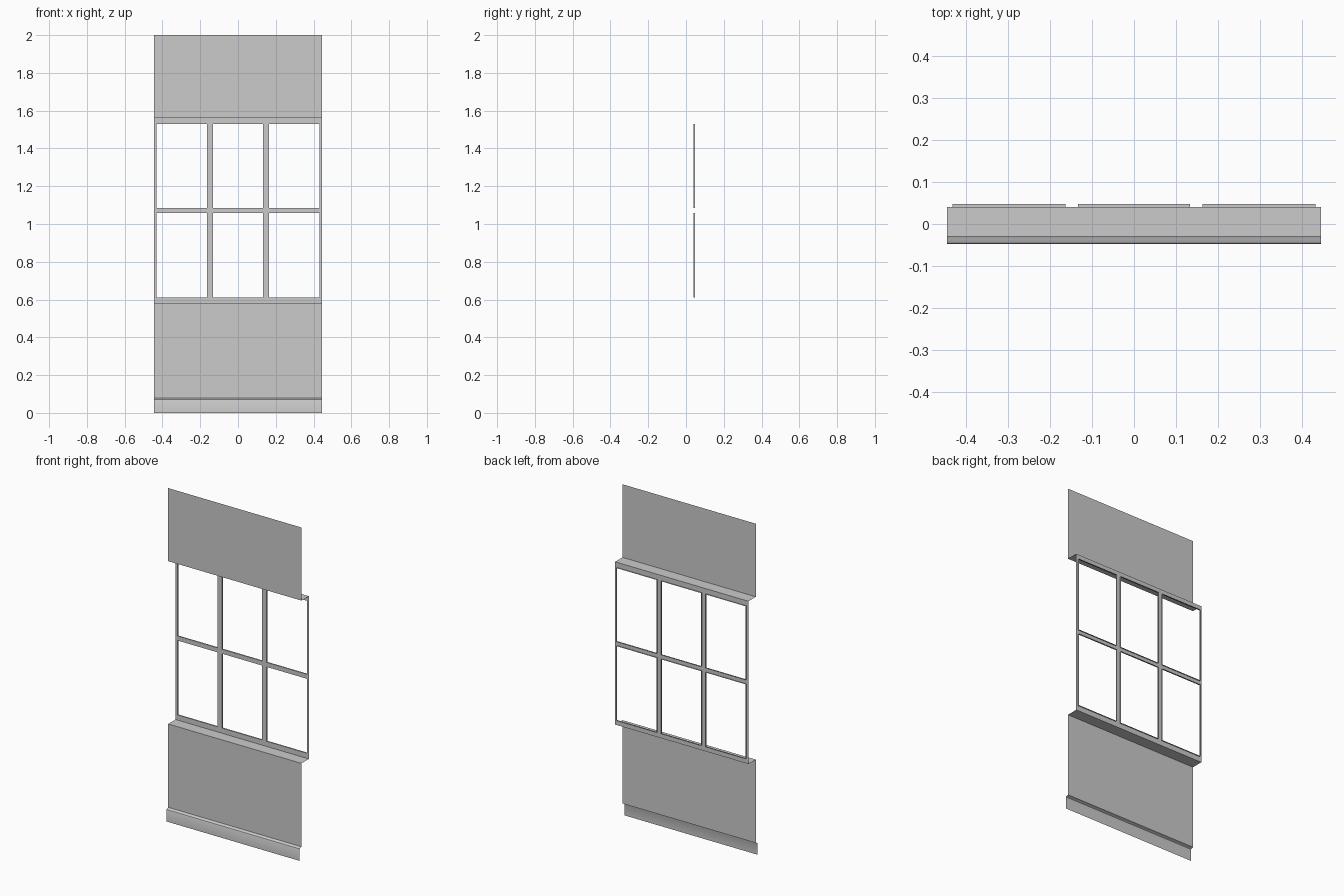
import bpy, bmesh

if "Cube" in bpy.data.objects:
    bpy.data.objects.remove(bpy.data.objects["Cube"])

HALF_W = 0.444
WALL_Y, FRAME_Y, BACK_Y = -0.030, 0.040, 0.048


def finish(name, bm, smooth=False):
    bmesh.ops.remove_doubles(bm, verts=bm.verts, dist=1e-5)
    mesh = bpy.data.meshes.new(name)
    bm.to_mesh(mesh)
    bm.free()
    obj = bpy.data.objects.new(name, mesh)
    bpy.context.collection.objects.link(obj)
    if smooth:
        bpy.context.view_layer.objects.active = obj
        obj.select_set(True)
        bpy.ops.object.shade_smooth_by_angle()
        obj.select_set(False)
    return obj


def quad(bm, pts):
    bm.faces.new([bm.verts.new(p) for p in pts])


def sheet(name, profile, smooth=False):
    """Sweep a (y, z) profile, listed bottom to top, across the width."""
    bm = bmesh.new()
    for (y0, z0), (y1, z1) in zip(profile, profile[1:]):
        quad(bm, [(-HALF_W, y0, z0), (HALF_W, y0, z0),
                  (HALF_W, y1, z1), (-HALF_W, y1, z1)])
    return finish(name, bm, smooth)


# Baseboard with a rounded top edge
sheet("baseboard", [(-0.048, 0), (-0.048, 0.066), (-0.046, 0.071),
                    (-0.042, 0.074), (-0.037, 0.075), (WALL_Y, 0.078)], True)

# Lower wall with window sill, upper wall with window head
sheet("lower_wall_and_sill", [(WALL_Y, 0.078), (WALL_Y, 0.58), (FRAME_Y, 0.58)])
sheet("upper_wall_and_head", [(FRAME_Y, 1.56), (WALL_Y, 1.56), (WALL_Y, 2.0)])

# Window frame: a grid with six openings, each lined by a shallow reveal
xs = [-HALF_W, -0.431, -0.163, -0.133, 0.133, 0.163, 0.431, HALF_W]
zs = [0.58, 0.611, 1.059, 1.086, 1.529, 1.56]
bm = bmesh.new()
for i, (x0, x1) in enumerate(zip(xs, xs[1:])):
    for j, (z0, z1) in enumerate(zip(zs, zs[1:])):
        ring = [(x0, z0), (x1, z0), (x1, z1), (x0, z1)]
        if i % 2 and j % 2:
            for (xa, za), (xb, zb) in zip(ring, ring[1:] + ring[:1]):
                quad(bm, [(xa, FRAME_Y, za), (xb, FRAME_Y, zb),
                          (xb, BACK_Y, zb), (xa, BACK_Y, za)])
        else:
            quad(bm, [(x, FRAME_Y, z) for x, z in ring])
finish("window_frame", bm)
